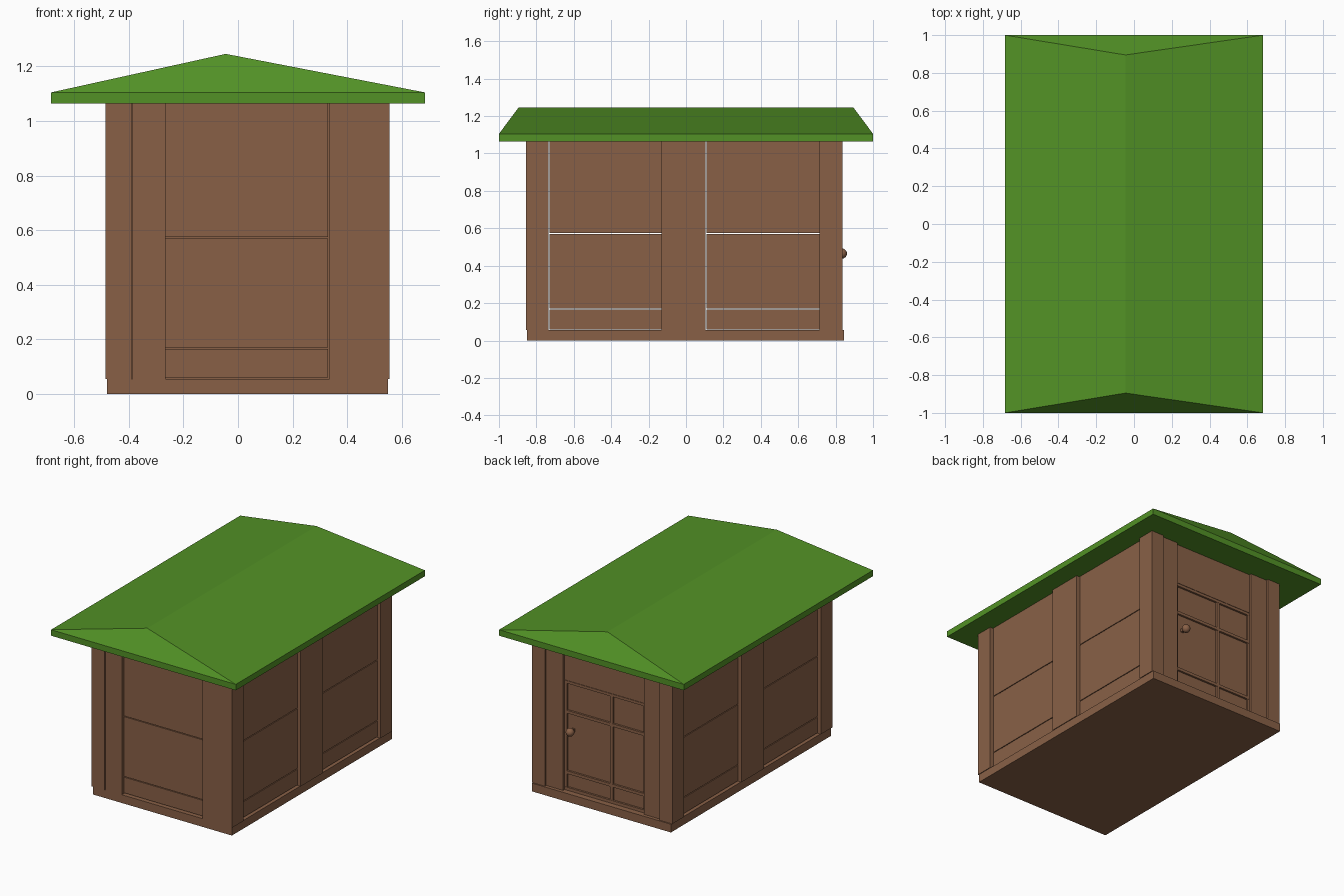
import bpy, bmesh, math
from mathutils import Vector

if "Cube" in bpy.data.objects:
    bpy.data.objects.remove(bpy.data.objects["Cube"])


def material(name, colour):
    m = bpy.data.materials.new(name)
    m.diffuse_color = (*colour, 1)
    m.use_nodes = True
    m.node_tree.nodes["Principled BSDF"].inputs["Base Color"].default_value = m.diffuse_color
    return m


BROWN = material("brown wood", (0.25, 0.118, 0.062))
GREEN = material("green roof", (0.085, 0.285, 0.019))


def finish(name, bm, mat):
    bmesh.ops.recalc_face_normals(bm, faces=bm.faces)
    me = bpy.data.meshes.new(name)
    bm.to_mesh(me)
    bm.free()
    me.materials.append(mat)
    ob = bpy.data.objects.new(name, me)
    bpy.context.collection.objects.link(ob)
    return ob


def box(name, x0, x1, y0, y1, z0, z1, mat=BROWN):
    bm = bmesh.new()
    bmesh.ops.create_cube(bm, size=1)
    for v in bm.verts:
        v.co = Vector(((x0 + x1) / 2 + v.co.x * (x1 - x0),
                       (y0 + y1) / 2 + v.co.y * (y1 - y0),
                       (z0 + z1) / 2 + v.co.z * (z1 - z0)))
    return finish(name, bm, mat)


FLOOR, EAVE = 0.055, 1.066
GAP = 0.005

# floor slab
box("floor_base", -0.48, 0.55, -0.85, 0.845, 0, FLOOR)

# corner posts and middle posts
for sx, (x0, x1) in (("left", (-0.485, -0.39)), ("right", (0.46, 0.555))):
    box("front_post_" + sx, x0, x1, -0.855, -0.735, FLOOR, EAVE)
    box("middle_post_" + sx, x0, x1, -0.13, 0.105, FLOOR, EAVE)
    box("back_post_" + sx, x0, x1, 0.715, 0.837, FLOOR, EAVE)

# boards beside the front panel and the door
box("front_board_left", -0.386, -0.265, -0.85, -0.77, FLOOR, EAVE)
box("front_board_right", 0.335, 0.46, -0.855, -0.77, FLOOR, EAVE)
box("back_board_left", -0.39, -0.265, 0.75, 0.822, FLOOR, EAVE)
box("back_board_right", 0.335, 0.46, 0.75, 0.822, FLOOR, EAVE)

# recessed panels, each made of three boards with narrow gaps
rows = [(FLOOR, 0.165), (0.165, 0.57), (0.57, EAVE)]
for i, (z0, z1) in enumerate(rows):
    box(f"front_panel_{i}", -0.265, 0.335 - GAP, -0.828, -0.80, z0 + GAP, z1)
    for side, xa, xb in (("left", -0.462, -0.43), ("right", 0.50, 0.532)):
        for bay, (y0, y1) in enumerate(((-0.735, -0.13), (0.105, 0.715))):
            box(f"{side}_panel_{bay}_{i}", xa, xb, y0 + GAP, y1, z0 + GAP, z1)

# door leaf with raised bars and the plain board above it
box("door_leaf", -0.265, 0.335, 0.77, 0.793, FLOOR, 0.80)
box("door_header", -0.265, 0.335, 0.77, 0.806, 0.79, EAVE)
for i, (z0, z1) in enumerate(((FLOOR, 0.075), (0.165, 0.185), (0.57, 0.59), (0.77, 0.788))):
    box(f"door_rail_{i}", -0.265, 0.335, 0.78, 0.806, z0, z1)
for i, (x0, x1) in enumerate(((-0.265, -0.25), (-0.022, 0.0), (0.318, 0.335))):
    box(f"door_stile_{i}", x0, x1, 0.78, 0.805, FLOOR, 0.787)

# door knob with a short neck
bm = bmesh.new()
bmesh.ops.create_uvsphere(bm, u_segments=16, v_segments=10, radius=0.027)
bmesh.ops.translate(bm, verts=bm.verts, vec=(0.275, 0.834, 0.465))
knob = finish("door_knob", bm, BROWN)
for p in knob.data.polygons:
    p.use_smooth = True
box("door_knob_neck", 0.265, 0.285, 0.785, 0.825, 0.455, 0.475)

# roof: flat eave slab with an off-centre ridge and sloped gable ends
X, Y = 0.684, 1.0
bm = bmesh.new()
rings = [[bm.verts.new((sx * X, sy * Y, z))
          for sx, sy in ((-1, -1), (1, -1), (1, 1), (-1, 1))] for z in (1.065, 1.105)]
low, top = rings
ridge = [bm.verts.new((-0.045, y, 1.246)) for y in (-0.895, 0.895)]
bm.faces.new(low[::-1])
for i in range(4):
    j = (i + 1) % 4
    bm.faces.new((low[i], low[j], top[j], top[i]))
bm.faces.new((top[0], top[1], ridge[0]))
bm.faces.new((top[1], top[2], ridge[1], ridge[0]))
bm.faces.new((top[2], top[3], ridge[1]))
bm.faces.new((top[3], top[0], ridge[0], ridge[1]))
finish("roof", bm, GREEN)
